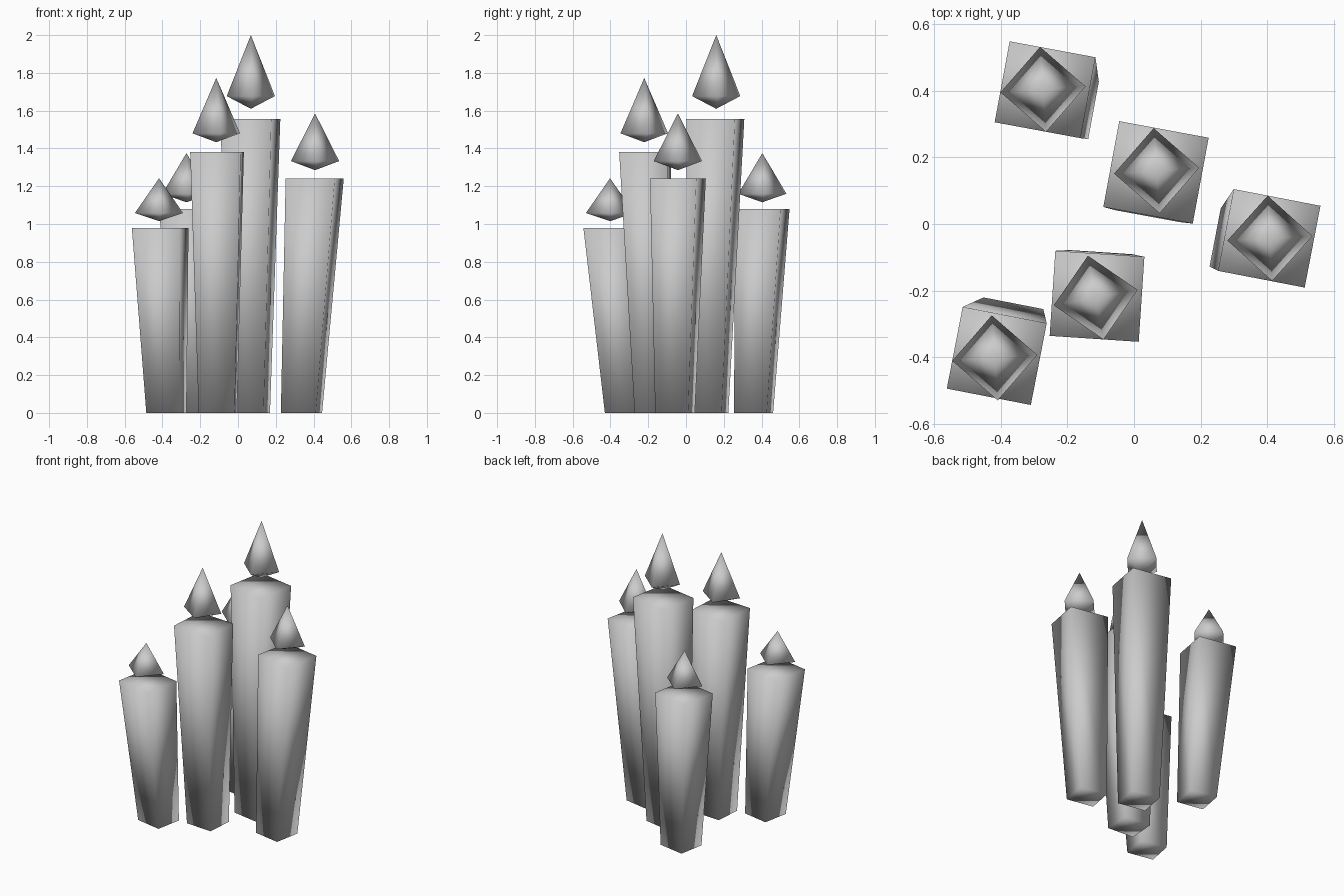
import bpy, bmesh, math
from mathutils import Matrix, Vector

old = bpy.data.objects.get("Cube")
if old:
    bpy.data.objects.remove(old, do_unlink=True)

# One grey for everything
stone = bpy.data.materials.new("plain_grey")
stone.use_nodes = True
grey = (0.6, 0.6, 0.6, 1)
stone.diffuse_color = grey
stone.node_tree.nodes["Principled BSDF"].inputs["Base Color"].default_value = grey

BASE_SCALE = 0.71    # foot size relative to the top
TIP_RADIUS = 0.128


def finish(bm, name):
    bmesh.ops.recalc_face_normals(bm, faces=bm.faces)
    for face in bm.faces:
        face.smooth = True
    mesh = bpy.data.meshes.new(name)
    bm.to_mesh(mesh)
    bm.free()
    mesh.materials.append(stone)
    bpy.context.collection.objects.link(bpy.data.objects.new(name, mesh))


def make_column(name, base, top, size, height, angle):
    """Square column, leaning from base to top and narrower at its foot."""
    bm = bmesh.new()
    bmesh.ops.create_cube(bm, size=1)
    turn = Matrix.Rotation(math.radians(angle), 3, "Z")
    for v in bm.verts:
        upper = v.co.z > 0
        scale = 1 if upper else BASE_SCALE
        centre = top if upper else base
        flat = turn @ Vector((v.co.x * size[0] * scale, v.co.y * size[1] * scale, 0))
        v.co = flat + Vector((*centre, height if upper else 0))
    finish(bm, name)


def make_tip(name, centre, low, ring, high, angle):
    """Four-sided floating point: tall pyramid above, shallow one below."""
    bm = bmesh.new()
    x, y = centre
    foot = bm.verts.new((x, y, low))
    peak = bm.verts.new((x, y, high))
    corners = []
    for i in range(4):
        a = math.radians(angle + 90 * i)
        corners.append(bm.verts.new((x + TIP_RADIUS * math.cos(a),
                                     y + TIP_RADIUS * math.sin(a), ring)))
    for i in range(4):
        a, b = corners[i], corners[(i + 1) % 4]
        bm.faces.new((a, b, peak))
        bm.faces.new((b, a, foot))
    finish(bm, name)


# name, base centre, top centre, top size, height, column turn,
# tip centre, tip (low, ring, high), tip turn
candles = [
    ("back_left", (-0.213, 0.358), (-0.267, 0.403), (0.262, 0.247), 1.08, -10.5,
     (-0.273, 0.404), (1.115, 1.16, 1.375), 4),
    ("tall_middle", (0.057, 0.115), (0.066, 0.155), (0.273, 0.262), 1.555, -10.5,
     (0.068, 0.16), (1.61, 1.677, 2.0), 4),
    ("front_middle", (-0.107, -0.175), (-0.111, -0.217), (0.268, 0.256), 1.38, -3.8,
     (-0.115, -0.221), (1.433, 1.48, 1.773), 10.5),
    ("right_side", (0.336, -0.058), (0.406, -0.043), (0.265, 0.25), 1.24, -10.9,
     (0.408, -0.043), (1.285, 1.333, 1.585), 3),
    ("front_left", (-0.379, -0.325), (-0.412, -0.396), (0.257, 0.25), 0.98, -11,
     (-0.418, -0.402), (1.015, 1.058, 1.242), 4),
]

for label, base, top, size, height, turn, spot, levels, tip_turn in candles:
    make_column(label + "_column", base, top, size, height, turn)
    make_tip(label + "_tip", spot, *levels, tip_turn)
